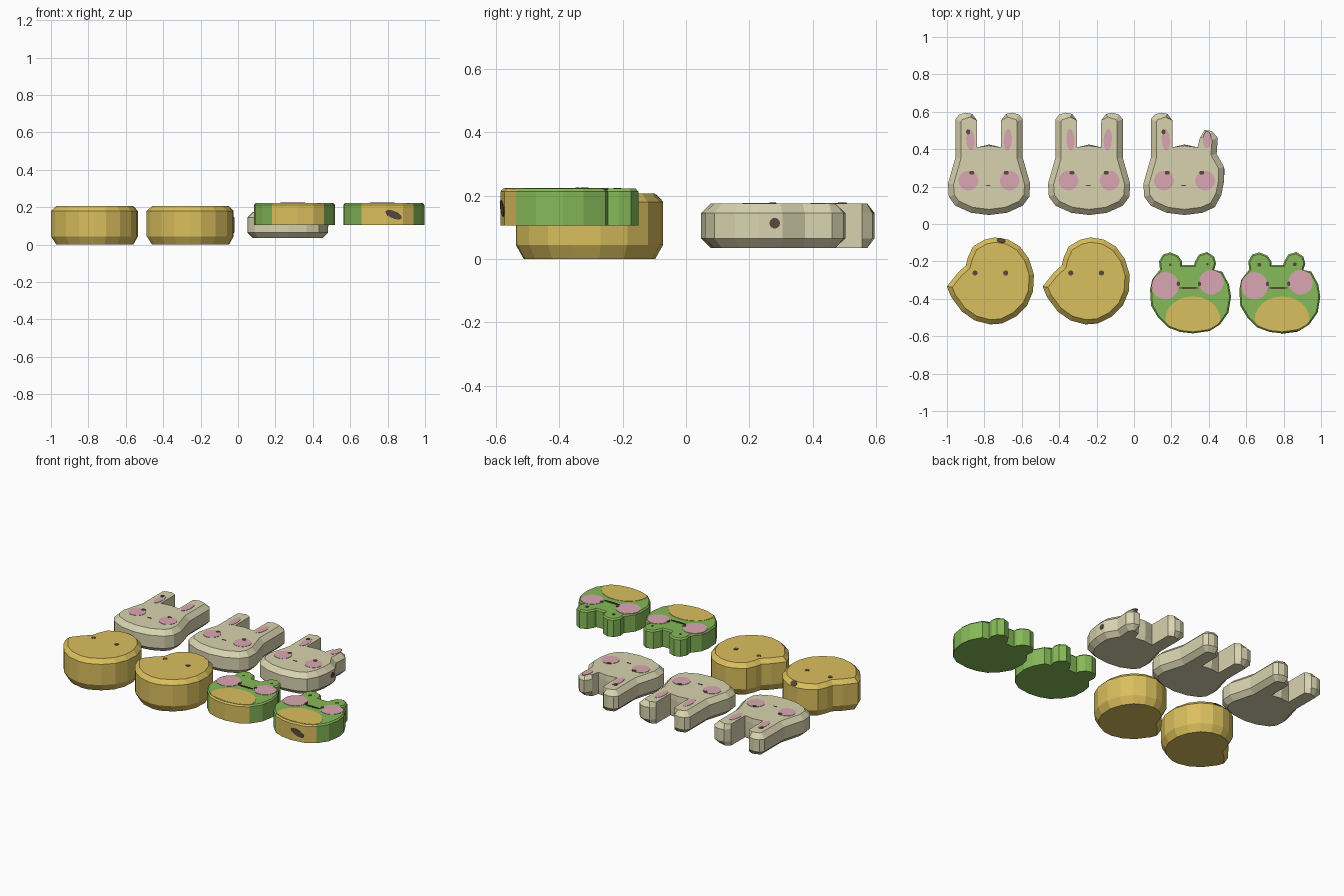
import bpy, bmesh, math
from mathutils import Vector, Matrix

if "Cube" in bpy.data.objects:
    bpy.data.objects.remove(bpy.data.objects["Cube"])


def material(name, rgb):
    m = bpy.data.materials.new(name)
    m.diffuse_color = (*rgb, 1)
    m.use_nodes = True
    m.node_tree.nodes["Principled BSDF"].inputs["Base Color"].default_value = m.diffuse_color
    return m


YELLOW = material("yellow", (0.70, 0.52, 0.11))
CREAM = material("cream", (0.69, 0.65, 0.43))
GREEN = material("green", (0.24, 0.49, 0.10))
PINK = material("pink", (0.70, 0.39, 0.45))
BROWN = material("brown", (0.10, 0.065, 0.042))


def add_object(name, bm, mats):
    bmesh.ops.recalc_face_normals(bm, faces=bm.faces)
    me = bpy.data.meshes.new(name)
    bm.to_mesh(me)
    bm.free()
    for m in mats:
        me.materials.append(m)
    ob = bpy.data.objects.new(name, me)
    bpy.context.collection.objects.link(ob)
    return ob


def inset(points, d):
    """Move a counter-clockwise outline inwards; a third value of 0 pins a point."""
    out = []
    n = len(points)
    for i, p in enumerate(points):
        a, b, c = (Vector(points[(i + k) % n][:2]) for k in (-1, 0, 1))
        e1, e2 = (b - a).normalized(), (c - b).normalized()
        m = Vector((-e1.y - e2.y, e1.x + e2.x)).normalized()
        cos = max(0.6, m.dot(Vector((-e1.y, e1.x))))
        out.append(b + m * d / cos * (p[2] if len(p) > 2 else 1))
    return out


def slab(name, outline, layers, cx, mats, rule=None):
    """Stack the outline at each (height, inset) layer."""
    bm = bmesh.new()
    rings = [[bm.verts.new((v.x + cx, v.y, z)) for v in inset(outline, d)]
             for z, d in layers]
    n = len(outline)
    bm.faces.new(rings[0][::-1])
    bm.faces.new(rings[-1])
    for lo, hi in zip(rings, rings[1:]):
        for i in range(n):
            j = (i + 1) % n
            f = bm.faces.new((lo[i], lo[j], hi[j], hi[i]))
            if rule and rule(f.calc_center_median()):
                f.material_index = 1
    return add_object(name, bm, mats)


def plate(name, pos, rx, ry, mat, low=None, normal=(0, 0, 1), spin=0, lift=0.002, n=24):
    """Thin oval of paint lying on a surface."""
    bm = bmesh.new()
    z = Vector(normal).normalized()
    up = Vector((0, 0, 1)) if abs(z.z) < 0.9 else Vector((0, 1, 0))
    x = up.cross(z).normalized()
    rot = Matrix((x, z.cross(x), z)).transposed() @ Matrix.Rotation(spin, 3, 'Z')
    rings = []
    for h in (-0.002, lift):
        ring = []
        for i in range(n):
            a = 2 * math.pi * i / n
            r = ry if math.sin(a) >= 0 or low is None else low
            v = Vector((rx * math.cos(a), r * math.sin(a), h))
            ring.append(bm.verts.new(Vector(pos) + rot @ v))
        rings.append(ring)
    bm.faces.new(rings[0][::-1])
    bm.faces.new(rings[1])
    for i in range(n):
        j = (i + 1) % n
        bm.faces.new((rings[0][i], rings[0][j], rings[1][j], rings[1][i]))
    return add_object(name, bm, [mat])


# Chicks: round body with a pointed beak on the left
chick = [(-.235, -.334), (-.214, -.388), (-.155, -.468), (-.086, -.516), (-.005, -.537),
         (.059, -.532), (.134, -.495), (.193, -.436), (.225, -.361), (.23, -.27),
         (.203, -.185), (.155, -.12), (.091, -.083), (.021, -.072), (-.032, -.083),
         (-.096, -.12), (-.123, -.179), (-.134, -.222), (-.176, -.26)]
for k, cx in enumerate((-.765, -.253)):
    slab(f"chick_body_{k}", chick, [(0, .025), (.045, 0), (.18, 0), (.206, .025)], cx, [YELLOW])
    for ex in (-.085, .079):
        plate(f"chick_eye_{k}", (cx + ex, -.262, .206), .014, .014, BROWN, n=10)
plate("chick_back_spot", (-.71, -.089, .193), .024, .017, BROWN, normal=(.15, 1, 1), n=10)

# Bunnies: head with two ears; the last one has a short bent right ear
half = [(.096, .06), (.18, .098), (.215, .145), (.22, .215), (.18, .355), (.18, .56),
        (.16, .585), (.125, .595), (.09, .588, .6), (.065, .555, 0), (.064, .41, 0)]
bent = [(.096, .06), (.162, .09), (.197, .155), (.212, .23), (.212, .305), (.172, .375),
        (.178, .46), (.147, .497), (.108, .503), (.082, .46, 0), (.07, .41, 0)]
mirrored = [(-p[0],) + p[1:] for p in reversed(half)]
for k, cx in enumerate((-.775, -.24, .27)):
    right = bent if k == 2 else half
    slab(f"bunny_head_{k}", [(0, .048)] + right + [(0, .425, .2)] + mirrored,
         [(.035, .03), (.065, 0), (.145, 0), (.175, .03)], cx, [CREAM])
    for s in (-1, 1):
        plate(f"bunny_cheek_{k}", (cx + s * .11, .232, .175), .053, .053, PINK)
        plate(f"bunny_eye_{k}", (cx + s * .092, .274, .175), .014, .011, BROWN, lift=.004, n=10)
        plate(f"bunny_inner_ear_{k}", (cx + s * .1 + (.02 if k == 2 and s > 0 else 0), .45, .175),
              .022, .045 if k == 2 and s > 0 else .058, PINK, spin=-s * .06)
    plate(f"bunny_mouth_{k}", (cx - .005, .205, .175), .015, .003, BROWN, n=8)
    if k != 1:
        plate(f"bunny_ear_spot_{k}", (cx - .112, .493, .175), .011, .014, BROWN, lift=.004, n=10)
plate("bunny_side_spot", (.482, .28, .113), .017, .017, BROWN, normal=(1, 0, 0), n=10)

# Frogs: wide body with two eye bumps; the front of the rim is yellow like the belly
frog = [(.01, -.585), (.10, -.572), (.155, -.537), (.20, -.473), (.214, -.388), (.203, -.323),
        (.166, -.254), (.123, -.246), (.134, -.211), (.123, -.174), (.086, -.15),
        (.043, -.163), (.021, -.20), (.016, -.22), (-.048, -.22), (-.048, -.20),
        (-.07, -.168), (-.112, -.152), (-.15, -.163), (-.171, -.20), (-.166, -.243),
        (-.208, -.297), (-.219, -.35), (-.214, -.436), (-.176, -.50), (-.123, -.553),
        (-.059, -.577)]
for k, cx in enumerate((.305, .782)):
    top = .222
    slab(f"frog_body_{k}", frog, [(.105, 0), (.213, 0), (top, .008)], cx, [GREEN, YELLOW],
         lambda c: c.y < -.545)
    plate(f"frog_belly_{k}", (cx + .01, -.51, top), .147, .123, YELLOW, low=.062)
    plate(f"frog_left_cheek_{k}", (cx - .138, -.33, top), .073, .073, PINK)
    plate(f"frog_right_cheek_{k}", (cx + .109, -.311, top), .066, .066, PINK)
    r = .007 + .004 * k
    for ex, ey in ((-.112, -.218), (.088 - .01 * k, -.215)):
        plate(f"frog_eye_{k}", (cx + ex, ey, top), r, r, BROWN, n=10)
    plate(f"frog_mouth_{k}", (cx - .012, -.342, top), .055, .006, BROWN, lift=.004, n=12)
    for mx in (-.068, .045):
        plate(f"frog_mouth_corner_{k}", (cx + mx, -.32, top), .009, .013, BROWN, lift=.004, n=10)
plate("frog_front_spot", (.832, -.5795, .16), .048, .02, BROWN, normal=(.14, -1, 0), spin=-.4, n=10)
